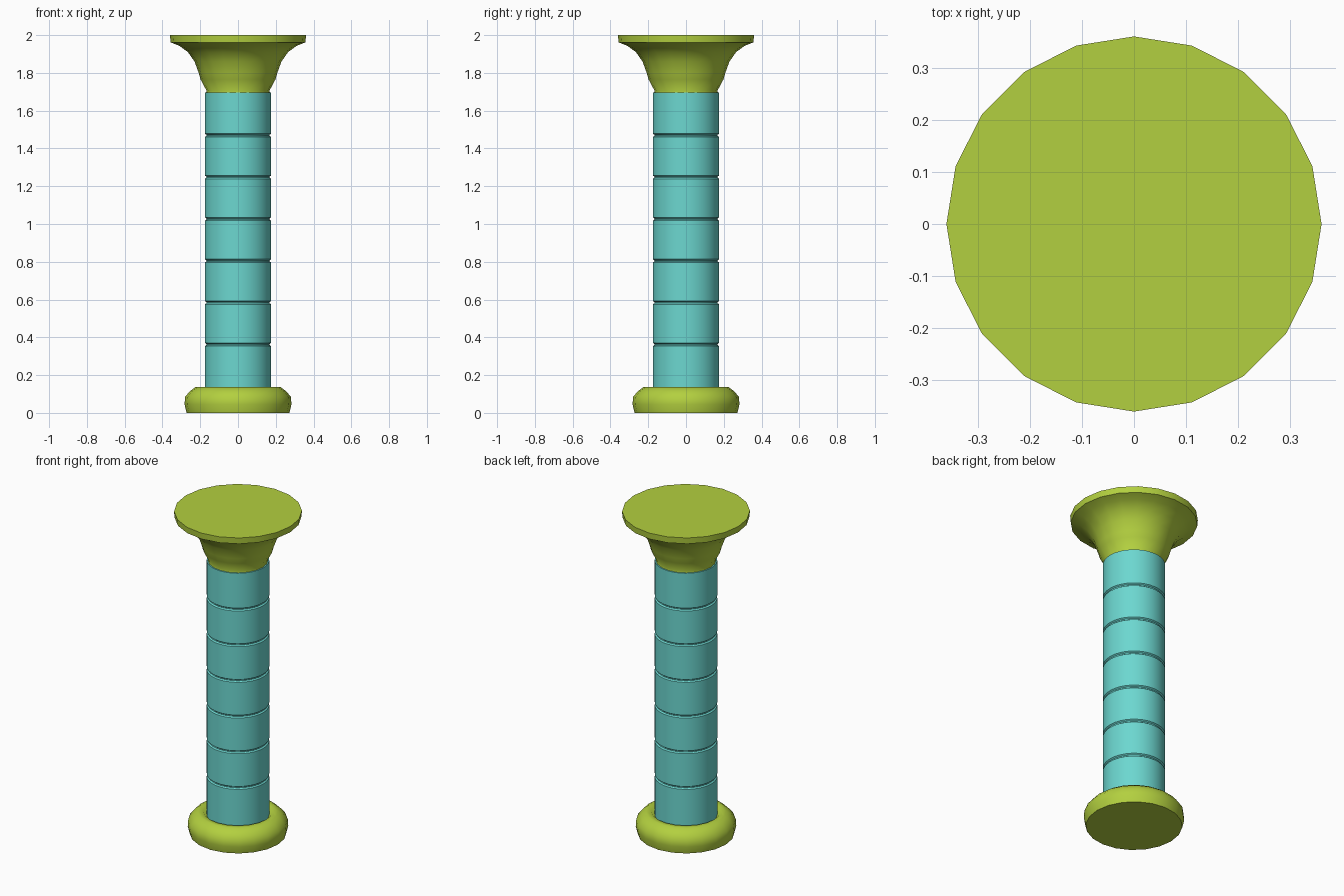
import bpy, bmesh
from math import cos, sin, tau, radians

if "Cube" in bpy.data.objects:
    bpy.data.objects.remove(bpy.data.objects["Cube"])


def material(name, color):
    m = bpy.data.materials.new(name)
    m.diffuse_color = color
    m.use_nodes = True
    m.node_tree.nodes["Principled BSDF"].inputs["Base Color"].default_value = m.diffuse_color
    return m


def lathe(name, profile, sides, mat):
    """Revolve (radius, height) points around z and cap both ends."""
    bm = bmesh.new()
    rings = [[bm.verts.new((r * cos(tau * i / sides), r * sin(tau * i / sides), z))
              for i in range(sides)] for r, z in profile]
    for a, b in zip(rings, rings[1:]):
        for i in range(sides):
            j = (i + 1) % sides
            bm.faces.new((a[i], a[j], b[j], b[i]))
    bm.faces.new(rings[0][::-1])
    bm.faces.new(rings[-1])
    mesh = bpy.data.meshes.new(name)
    bm.to_mesh(mesh)
    bm.free()
    mesh.materials.append(mat)
    ob = bpy.data.objects.new(name, mesh)
    bpy.context.collection.objects.link(ob)
    bpy.ops.object.select_all(action='DESELECT')
    ob.select_set(True)
    bpy.context.view_layer.objects.active = ob
    bpy.ops.object.shade_smooth_by_angle(angle=radians(50))
    return ob


green = material("green", (0.45, 0.63, 0.05, 1))
teal = material("teal", (0.15, 0.68, 0.63, 1))

# Rounded base cushion, dipping towards the shaft
lathe("base", [(0.272, 0.0), (0.283, 0.045), (0.28, 0.085), (0.255, 0.115),
               (0.225, 0.137), (0.195, 0.137), (0.17, 0.11)], 20, green)

# Shaft of seven stacked drums separated by narrow grooves
shaft = [(0.176, 0.09)]
for k in range(6):
    z = 0.362 + 0.2215 * k
    shaft += [(0.176, z - 0.009), (0.168, z - 0.003), (0.168, z + 0.003), (0.176, z + 0.009)]
shaft.append((0.176, 1.695))
lathe("shaft", shaft, 32, teal)

# Flared capital with a flat round top
lathe("capital", [(0.175, 1.68), (0.166, 1.705), (0.198, 1.765), (0.208, 1.80),
                  (0.23, 1.86), (0.265, 1.91), (0.31, 1.943), (0.357, 1.962),
                  (0.36, 2.0)], 20, green)
